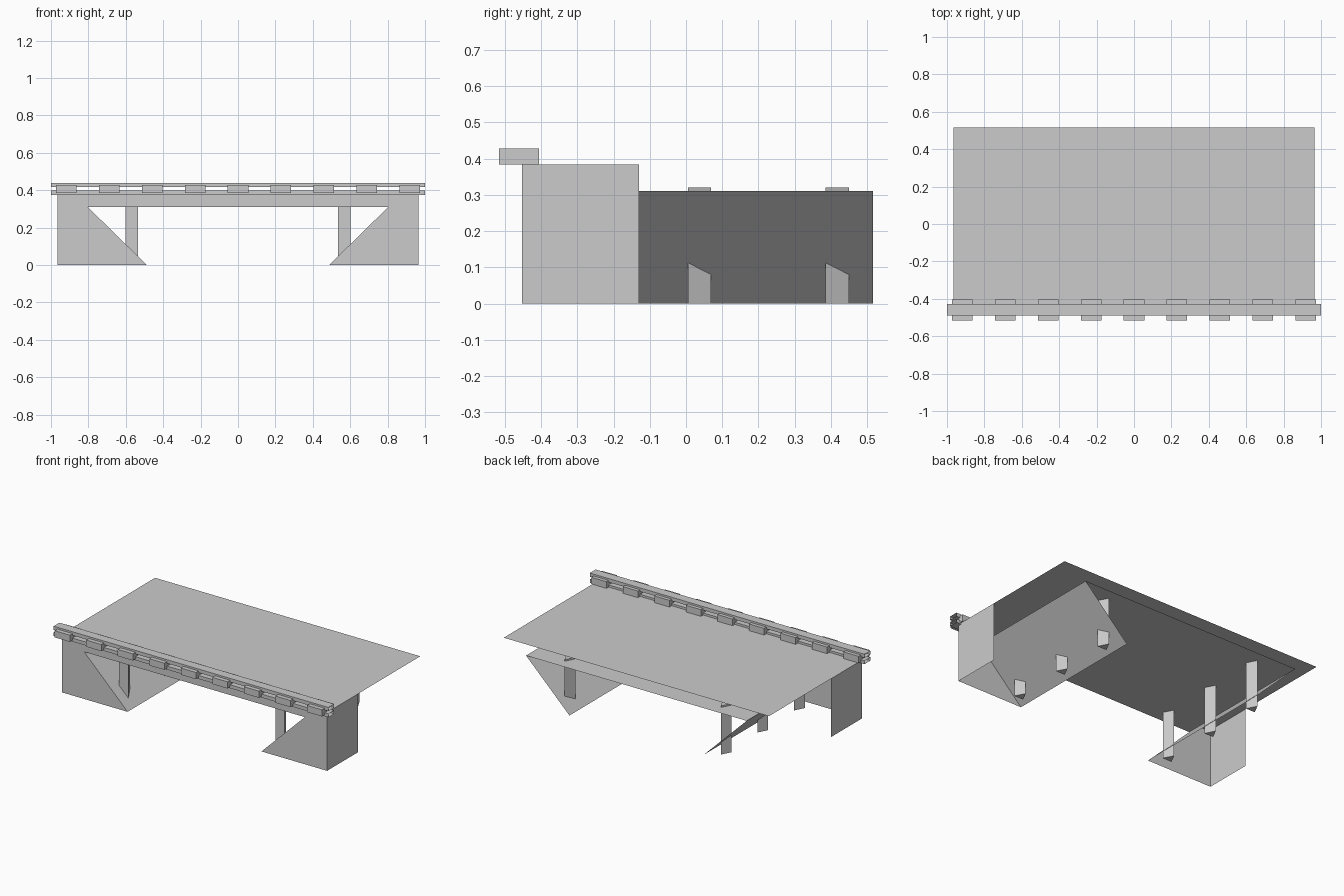
import bpy, bmesh

if "Cube" in bpy.data.objects:
    bpy.data.objects.remove(bpy.data.objects["Cube"])


def make_object(name, verts, faces):
    mesh = bpy.data.meshes.new(name)
    mesh.from_pydata(verts, [], faces)
    mesh.update()
    obj = bpy.data.objects.new(name, mesh)
    bpy.context.collection.objects.link(obj)
    return obj


def sheet(name, profile, y0, y1):
    """Open x-z profile extended along y as a thin surface."""
    n = len(profile)
    verts = [(x, y, z) for y in (y0, y1) for x, z in profile]
    return make_object(name, verts, [(i, i + 1, n + i + 1, n + i) for i in range(n - 1)])


def box(name, x0, x1, y0, y1, z0, z1, ends=True):
    verts = [(x, y, z) for x in (x0, x1) for y, z in ((y0, z0), (y1, z0), (y1, z1), (y0, z1))]
    faces = [(i, i + 4, (i + 1) % 4 + 4, (i + 1) % 4) for i in range(4)]
    if ends:
        faces += [(0, 1, 2, 3), (7, 6, 5, 4)]
    obj = make_object(name, verts, faces)
    bm = bmesh.new()
    bm.from_mesh(obj.data)
    bmesh.ops.recalc_face_normals(bm, faces=bm.faces)
    bm.to_mesh(obj.data)
    bm.free()
    return obj


FRONT, BACK, SIDE, TOP, CEIL = -0.452, 0.516, 0.965, 0.384, 0.31

# Thin deck on top
sheet("deck", [(-SIDE, TOP), (SIDE, TOP)], FRONT, BACK)

# Sloped banks and ceiling of the underpass
sheet("underpass_lining", [(-0.487, 0), (-0.803, CEIL), (0.803, CEIL), (0.487, 0)], FRONT, BACK)

# Front wall with the trapezoid opening, split into three flat pieces
outline = [(-SIDE, 0), (-0.487, 0), (-0.803, CEIL), (-SIDE, TOP),
           (SIDE, 0), (0.487, 0), (0.803, CEIL), (SIDE, TOP)]
make_object("front_wall", [(x, FRONT, z) for x, z in outline],
            [(0, 1, 2, 3), (3, 2, 6, 7), (7, 6, 5, 4)])

# Short side walls and triangular pillars
for s, side in ((-1, "left"), (1, "right")):
    quad = [(FRONT, 0), (-0.13, 0), (-0.13, TOP), (FRONT, TOP)]
    order = (0, 1, 2, 3) if s > 0 else (3, 2, 1, 0)
    make_object(f"side_wall_{side}", [(s * SIDE, y, z) for y, z in quad], [order])
    for i in range(3):
        y = -0.375 + 0.38 * i
        tri = [(0.535, y), (0.602, y), (0.5685, y + 0.064)]
        verts = [(s * x, yy, z) for z in (0, 0.32) for x, yy in tri]
        faces = [(2, 1, 0), (3, 4, 5), (0, 1, 4, 3), (1, 2, 5, 4), (2, 0, 3, 5)]
        if s < 0:
            faces = [f[::-1] for f in faces]
        make_object(f"pillar_{side}_{i + 1}", verts, faces)

# Parapet: two open-ended rails with nine blocks through them
box("lower_rail", -1, 1, -0.488, -0.428, 0.375, 0.398, ends=False)
box("upper_rail", -1, 1, -0.488, -0.428, 0.416, 0.44, ends=False)
for i in range(9):
    x = (i - 4) * 0.2295
    box(f"parapet_block_{i + 1}", x - 0.055, x + 0.055, -0.516, -0.405, 0.384, 0.428)
